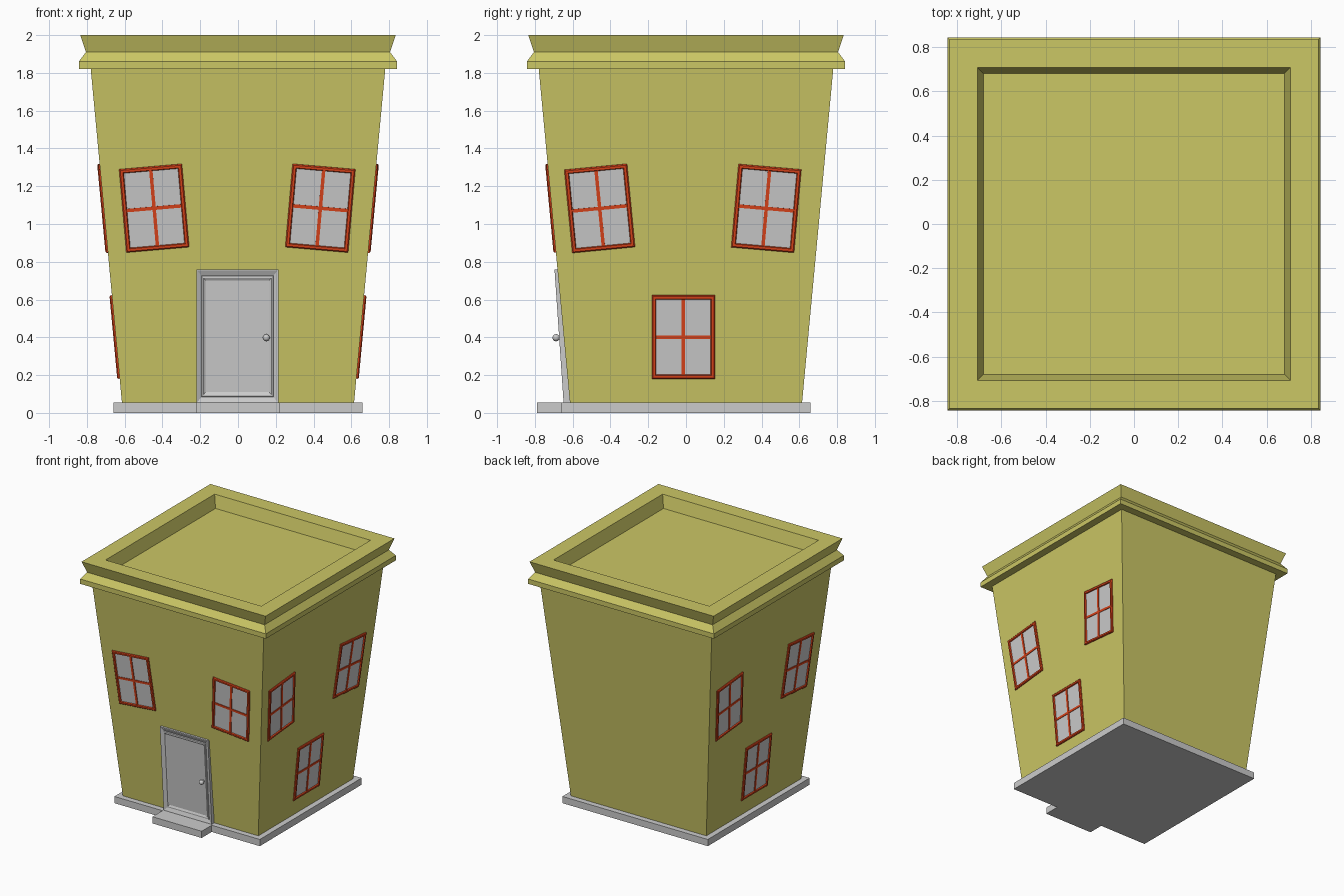
import bpy, bmesh
from math import radians, atan
from mathutils import Matrix

if "Cube" in bpy.data.objects:
    bpy.data.objects.remove(bpy.data.objects["Cube"])

SLOPE = 0.0935            # outward lean of the walls
LEAN = atan(SLOPE)


def material(name, rgb):
    m = bpy.data.materials.new(name)
    m.diffuse_color = (*rgb, 1)
    m.use_nodes = True
    m.node_tree.nodes["Principled BSDF"].inputs["Base Color"].default_value = m.diffuse_color
    return m


YELLOW = material("yellow_paint", (0.60, 0.57, 0.13))
RED = material("red_paint", (0.70, 0.055, 0.01))


def half_width(z):
    return 0.6145 + SLOPE * (z - 0.055)


def rect(hx, hy, z, cx=0, cy=0):
    return [(cx + sx * hx, cy + sy * hy, z)
            for sx, sy in ((-1, -1), (1, -1), (1, 1), (-1, 1))]


def loft(name, rings, mat=None, matrix=Matrix()):
    """Skin a stack of equal-sized outlines and cap both ends."""
    bm = bmesh.new()
    loops = [[bm.verts.new(p) for p in ring] for ring in rings]
    n = len(loops[0])
    for a, b in zip(loops, loops[1:]):
        for i in range(n):
            j = (i + 1) % n
            bm.faces.new((a[i], a[j], b[j], b[i]))
    bm.faces.new(loops[0][::-1])
    bm.faces.new(loops[-1])
    mesh = bpy.data.meshes.new(name)
    bm.to_mesh(mesh)
    bm.free()
    ob = bpy.data.objects.new(name, mesh)
    bpy.context.collection.objects.link(ob)
    ob.matrix_world = matrix
    if mat:
        mesh.materials.append(mat)
    return ob


def on_wall(turn, u, dist, z, lean=LEAN, roll=0):
    """Local x = right, y = up the wall, z = outward."""
    return (Matrix.Rotation(radians(turn), 4, 'Z')
            @ Matrix.Translation((u, -dist, z))
            @ Matrix.Rotation(radians(90) + lean, 4, 'X')
            @ Matrix.Rotation(radians(roll), 4, 'Z'))


# Base slab with door step
outline = [(-0.66, -0.66), (-0.223, -0.66), (-0.223, -0.79), (0.223, -0.79),
           (0.223, -0.66), (0.66, -0.66), (0.66, 0.66), (-0.66, 0.66)]
loft("base_slab", [[(x, y, z) for x, y in outline] for z in (0, 0.055)])

# Flared walls
loft("walls", [rect(half_width(z), half_width(z), z) for z in (0.055, 1.82)], YELLOW)

# Cornice and sunken roof
cornice = [(0.77, 1.82), (0.843, 1.82), (0.843, 1.86), (0.805, 1.91),
           (0.835, 2.0), (0.707, 2.0), (0.68, 1.90)]
loft("cornice_roof", [rect(h, h, z) for h, z in cornice], YELLOW)


# Windows
def window(name, turn, u, z, roll):
    m = on_wall(turn, u, half_width(z), z, roll=roll)
    hx, hy = 0.167, 0.222
    frame = [(0, -0.01), (0, 0.007), (0.006, 0.013), (0.019, 0.013), (0.024, 0.002)]
    loft(name + "_frame", [rect(hx - i, hy - i, h) for i, h in frame], RED, m)
    loft(name + "_pane", [rect(hx - 0.02, hy - 0.02, h) for h in (-0.005, 0.004)], None, m)
    loft(name + "_upright_bar", [rect(0.009, hy - 0.015, h) for h in (0, 0.009)], RED, m)
    loft(name + "_cross_bar", [rect(hx - 0.015, 0.009, h) for h in (0, 0.0085)], RED, m)


window("front_window_left", 0, -0.444, 1.084, 5)
window("front_window_right", 0, 0.436, 1.084, -5)
for side, turn in (("right", 90), ("left", -90)):
    window(side + "_window_upper_a", turn, -0.457, 1.083, 5.5)
    window(side + "_window_upper_b", turn, 0.425, 1.083, -5)
    window(side + "_window_lower", turn, -0.014, 0.402, 0)

# Door with frame, leaning a little less than the wall
door = on_wall(0, -0.003, 0.672, 0.405, lean=radians(3.9))
steps = [(0, -0.04), (0, 0), (0.006, 0), (0.032, -0.011), (0.036, -0.005),
         (0.045, -0.004), (0.058, -0.011)]
loft("door", [rect(0.218 - i * 0.85, 0.355 - i, h) for i, h in steps], None, door)

# Door knob
bpy.ops.mesh.primitive_cylinder_add(vertices=16, radius=0.009, depth=0.04)
stem = bpy.context.object
stem.name = "knob_stem"
stem.matrix_world = door @ Matrix.Translation((0.153, -0.006, 0))
bpy.ops.object.shade_smooth_by_angle()
bpy.ops.mesh.primitive_uv_sphere_add(segments=16, ring_count=10, radius=0.019)
knob = bpy.context.object
knob.name = "door_knob"
knob.matrix_world = door @ Matrix.Translation((0.153, -0.006, 0.016))
bpy.ops.object.shade_smooth_by_angle()
